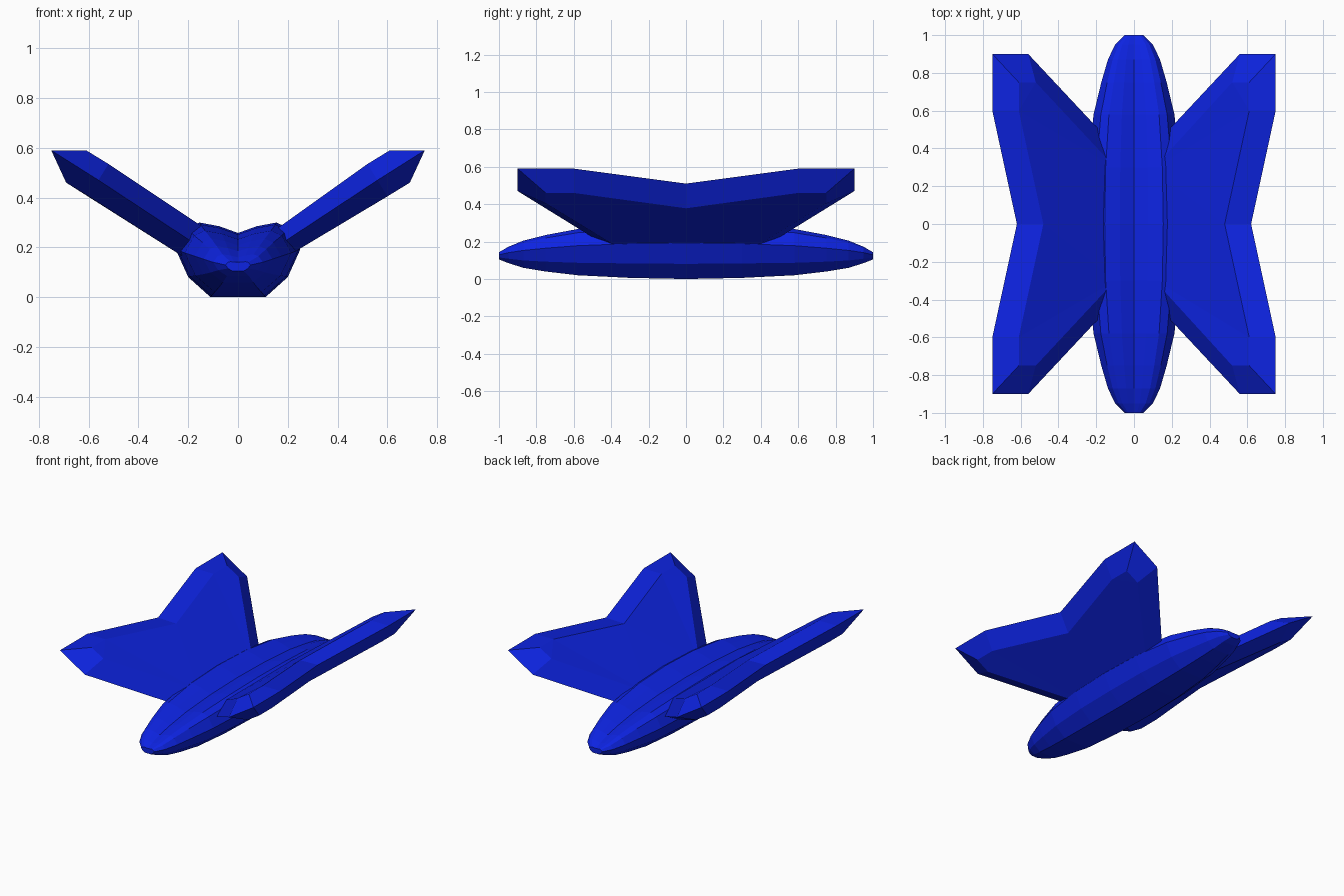
import bpy, bmesh

cube = bpy.data.objects.get("Cube")
if cube:
    bpy.data.objects.remove(cube, do_unlink=True)

# Single blue finish
BLUE = (0.004, 0.017, 0.76, 1.0)
blue = bpy.data.materials.new("deep_blue")
blue.use_nodes = True
blue.diffuse_color = BLUE
blue.node_tree.nodes["Principled BSDF"].inputs["Base Color"].default_value = BLUE


def loft(name, loops):
    """Skin a stack of closed loops and cap both ends."""
    bm = bmesh.new()
    rings = [[bm.verts.new(p) for p in loop] for loop in loops]
    n = len(rings[0])
    for a, b in zip(rings, rings[1:]):
        for i in range(n):
            j = (i + 1) % n
            bm.faces.new((a[i], a[j], b[j], b[i]))
    caps = [bm.faces.new(rings[0]), bm.faces.new(rings[-1])]
    bmesh.ops.triangulate(bm, faces=caps)
    bmesh.ops.recalc_face_normals(bm, faces=bm.faces)
    mesh = bpy.data.meshes.new(name)
    bm.to_mesh(mesh)
    bm.free()
    mesh.materials.append(blue)
    obj = bpy.data.objects.new(name, mesh)
    bpy.context.collection.objects.link(obj)
    return obj


# Hull: one grooved cross-section scaled along its length
# Half profile: x as a share of half width, z as a share of height
half = [(0, 0.86), (0.30, 0.95), (0.62, 1.0), (0.82, 0.92),
        (1.0, 0.64), (0.80, 0.27), (0.44, 0.0)]
profile = half + [(-x, z) for x, z in reversed(half[1:])]
# Stations: y, half width, bottom z, top z
stations = [(0, 0.25, 0.0, 0.30), (0.3, 0.242, 0.006, 0.292),
            (0.58, 0.214, 0.02, 0.267), (0.75, 0.173, 0.04, 0.235),
            (0.87, 0.138, 0.06, 0.205), (0.95, 0.10, 0.085, 0.172),
            (1.0, 0.05, 0.105, 0.143)]
stations = [(-y, w, b, t) for y, w, b, t in reversed(stations[1:])] + stations
loft("hull", [[(x * w, y, b + (t - b) * z) for x, z in profile]
              for y, w, b, t in stations])


# Wings: upper face, sharp outer rim and lower face, same front and back
def wing(name, side, upper_root, lower_root):
    upper = [upper_root, (0.52, 0.75, 0.535), (0.61, 0.75, 0.59),
             (0.61, 0.60, 0.59), (0.48, 0, 0.505)]
    rim = [(0.12, 0.43, 0.18), (0.56, 0.90, 0.47), (0.75, 0.90, 0.59),
           (0.75, 0.60, 0.59), (0.62, 0, 0.51)]
    lower = [lower_root, (0.60, 0.75, 0.405), (0.69, 0.75, 0.46),
             (0.69, 0.60, 0.46), (0.555, 0, 0.378)]
    loops = [[(side * x, y, z) for x, y, z in pts] +
             [(side * x, -y, z) for x, y, z in reversed(pts[:-1])]
             for pts in (upper, rim, lower)]
    return loft(name, loops)


wing("left_wing", 1, (0.10, 0.29, 0.235), (0.14, 0.30, 0.13))
wing("right_wing", -1, (0.10, 0.30, 0.255), (0.14, 0.30, 0.112))
